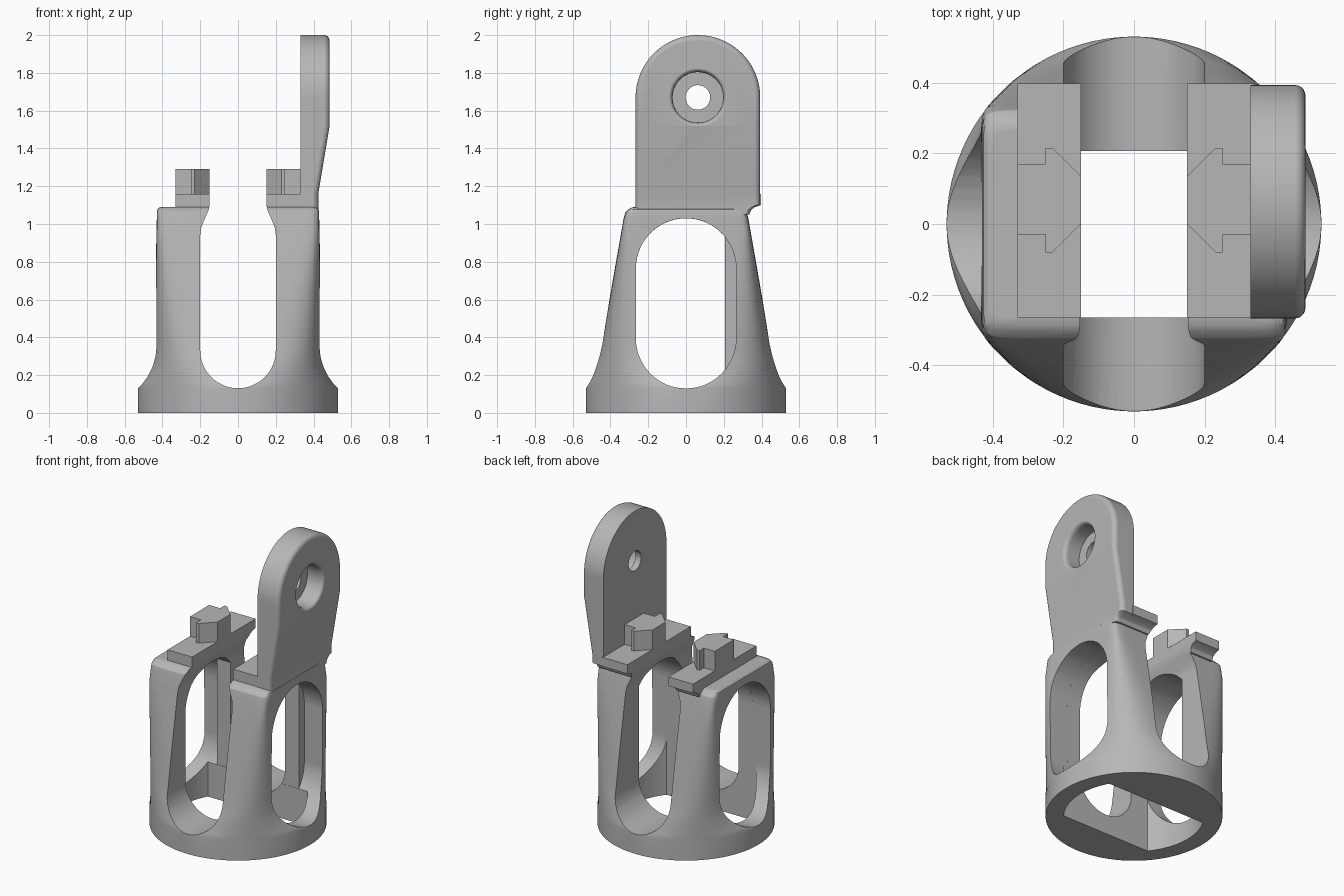
import bpy, bmesh
from math import sin, cos, pi, radians, degrees, asin, acos, hypot, log, copysign

if "Cube" in bpy.data.objects:
    bpy.data.objects.remove(bpy.data.objects["Cube"], do_unlink=True)

grey = bpy.data.materials.new("plain grey")
grey.use_nodes = True
grey.diffuse_color = (0.47, 0.47, 0.47, 1)
grey.node_tree.nodes["Principled BSDF"].inputs["Base Color"].default_value = grey.diffuse_color


def loft(name, rings, splits=()):
    """Skin a list of equal-length closed rings, with flat end caps."""
    bm = bmesh.new()
    loops = [[bm.verts.new(p) for p in ring] for ring in rings]
    n = len(loops[0])
    for low, high in zip(loops, loops[1:]):
        for i in range(n):
            j = (i + 1) % n
            bm.faces.new((low[i], low[j], high[j], high[i]))
    bm.faces.new(loops[0][::-1])
    bm.faces.new(loops[-1])
    for a, b in splits:
        va, vb = loops[-1][a], loops[-1][b]
        face = next(f for f in va.link_faces if vb in f.verts)
        bmesh.utils.face_split(face, va, vb)
    bmesh.ops.recalc_face_normals(bm, faces=bm.faces)
    mesh = bpy.data.meshes.new(name)
    bm.to_mesh(mesh)
    bm.free()
    mesh.materials.append(grey)
    obj = bpy.data.objects.new(name, mesh)
    bpy.context.collection.objects.link(obj)
    return obj


def place(axis, u, v, t):
    return {"x": (t, u, v), "y": (u, t, v), "z": (u, v, t)}[axis]


def prism(name, pts, axis, a, b):
    """Extrude a 2D outline along an axis from a to b."""
    return loft(name, [[place(axis, u, v, t) for u, v in pts] for t in (a, b)])


def arc(cx, cy, r, start, end, n):
    return [(cx + r * cos(radians(start + (end - start) * i / n)),
             cy + r * sin(radians(start + (end - start) * i / n))) for i in range(n + 1)]


def activate(obj):
    bpy.ops.object.select_all(action="DESELECT")
    obj.select_set(True)
    bpy.context.view_layer.objects.active = obj


def boolean(obj, tool, operation):
    mod = obj.modifiers.new("boolean", "BOOLEAN")
    mod.operation, mod.solver, mod.object = operation, "EXACT", tool
    activate(obj)
    bpy.ops.object.modifier_apply(modifier=mod.name)
    bpy.data.objects.remove(tool, do_unlink=True)


def smooth(obj):
    activate(obj)
    bpy.ops.object.shade_smooth_by_angle(angle=radians(28))
    mod = obj.modifiers.new("weighted normals", "WEIGHTED_NORMAL")
    mod.keep_sharp = True


# Body: blends from a round foot to a rounded rectangle, keeping its diagonal width
def section(z, a, b):
    diagonal = hypot(a, b)
    p = min(18, log(2) / log(diagonal / 0.53)) if diagonal > 0.54 else 18
    ring = []
    for i in range(96):
        c, s = cos((i + 0.5) * pi / 48), sin((i + 0.5) * pi / 48)
        ring.append((copysign(a * abs(c) ** (2 / p), c), copysign(b * abs(s) ** (2 / p), s), z))
    return ring


levels = [(0, 0.53, 0.53), (0.13, 0.53, 0.53), (0.16, 0.512, 0.518), (0.2, 0.49, 0.502),
          (0.25, 0.468, 0.484), (0.3, 0.453, 0.466)]
levels += [(0.36 + 0.67 * k, 0.445 - 0.015 * k, 0.448 - 0.118 * k)
           for k in (0, 0.15, 0.3, 0.45, 0.6, 0.75, 0.9, 1)]
levels += [(1.06, 0.43, 0.322), (1.078, 0.426, 0.305), (1.088, 0.415, 0.285), (1.091, 0.4, 0.265)]
body = loft("body", [section(*level) for level in levels])

# Raised rails along the top, overhanging at the back
overhang = [(0.31, 1.05), (0.335, 1.05), (0.345, 1.075), (0.365, 1.09), (0.398, 1.1)]
rail = [(-0.265, 1.16), (-0.265, 1.05)] + overhang + [(0.398, 1.16)]
boolean(body, prism("right_rail", rail, "x", -0.33, -0.1), "UNION")
boolean(body, prism("left_rail", rail, "x", 0.1, 0.34), "UNION")

# Bore up through the base, flattened front and back
FLAT = 0.207
low, high = degrees(asin(-0.2645 / 0.42)), degrees(asin((FLAT - 0.0005) / 0.42))
bore = arc(0, 0, 0.42, low, high, 24) + arc(0, 0, 0.42, 180 - high, 180 - low, 24)
boolean(body, prism("bore_cutter", bore, "z", -0.1, 0.76), "DIFFERENCE")

# Side windows: narrower through the middle, full width in the outer wall
cut = degrees(acos(FLAT / 0.265))
inner = arc(0, 0.395, 0.265, 180, 360 - cut, 24) + arc(0, 0.765, 0.265, cut, 180, 24)
outer = arc(0, 0.395, 0.2655, 180, 360, 24) + arc(0, 0.765, 0.2655, 0, 180, 24)
boolean(body, prism("inner_window_cutter", inner, "x", -0.7, 0.7), "DIFFERENCE")
for side in (-1, 1):
    boolean(body, prism("window_cutter", outer, "x", side * 0.3, side * 0.7), "DIFFERENCE")

# Front-to-back slot, open at the top with a narrowed mouth
mouth = [(0.2, 0.94), (0.195, 0.98), (0.175, 1.03), (0.157, 1.07), (0.15, 1.1), (0.15, 1.3)]
slot = arc(0, 0.3305, 0.2, 180, 360, 24) + mouth + [(-x, z) for x, z in reversed(mouth)]
boolean(body, prism("front_slot_cutter", slot, "y", -0.7, 0.7), "DIFFERENCE")
smooth(body)

# Arrow-shaped locating keys on the rails
key = [(0.34, 0.17), (0.25, 0.17), (0.25, 0.215), (0.23, 0.215), (0.15, 0.135),
       (0.15, 0.0), (0.23, -0.08), (0.25, -0.08), (0.25, -0.03), (0.34, -0.03)]
prism("left_key", key, "z", 1.15, 1.29)
prism("right_key", [(-min(x, 0.33), y) for x, y in key], "z", 1.15, 1.29)

# Upright lug plate with a rounded outer edge
CY, CZ, R = 0.063, 1.67, 0.33
outline = ([(-0.267, 1.05), (0.335, 1.05), (0.345, 1.075), (0.365, 1.09), (0.393, 1.1),
            (0.393, 1.16), (0.393, 1.52)] + arc(CY, CZ, R, 0, 180, 40)
           + [(-0.267, 1.52), (-0.267, 1.16)])


def outer_x(z):
    return 0.425 + 0.06 * max(0, min(1, (z - 1.16) / 0.36))


def plate_ring(depth, inset):
    k = 1 - inset / R
    return [(outer_x(z) - depth, CY + (y - CY) * k, CZ + (z - CZ) * k if z > CZ else z)
            for y, z in outline]


rings = [[(0.33, y, z) for y, z in outline]]
for i in range(6):
    a = i / 5 * pi / 2
    rings.append(plate_ring(0.03 * (1 - sin(a)), 0.03 * (1 - cos(a))))
last = len(outline) - 1
plate = loft("lug_plate", rings, splits=[(6, last - 1), (5, last)])

# Pivot hole with a rounded counterbore lip
steps = [(0.2, 0.065), (0.37, 0.065), (0.37, 0.134), (0.455, 0.134), (0.468, 0.136),
         (0.478, 0.142), (0.483, 0.148), (0.4855, 0.157), (0.6, 0.157)]
pivot = loft("pivot_cutter", [[(x, y, z) for y, z in arc(CY, CZ, r, 0, 360, 48)[:-1]]
                              for x, r in steps])
boolean(plate, pivot, "DIFFERENCE")
smooth(plate)
